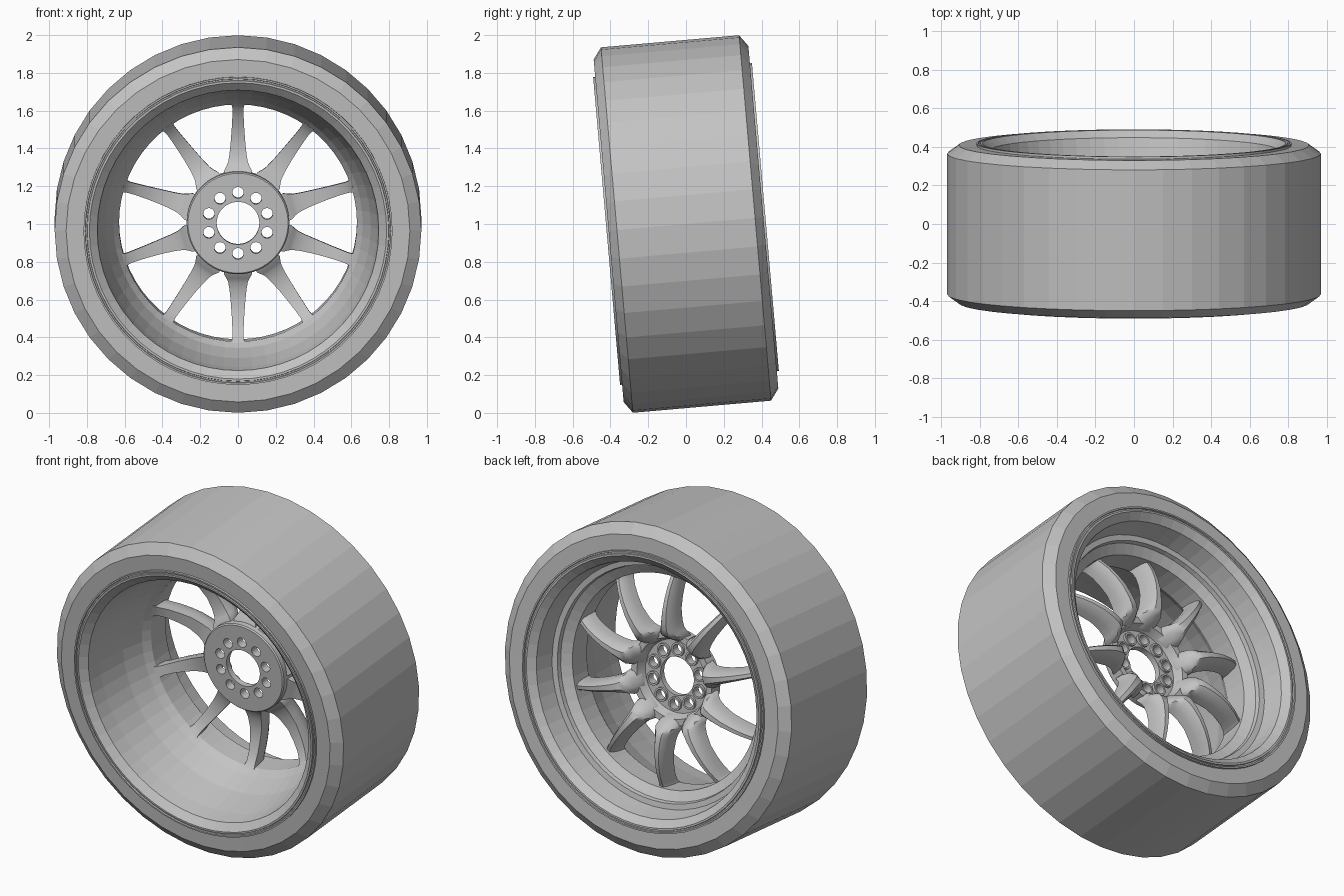
import bpy, bmesh, math
from mathutils import Matrix, Vector

old = bpy.data.objects.get("Cube")
if old:
    bpy.data.objects.remove(old, do_unlink=True)

SPOKES = 10
# Wheel axis is local +y, tilted five degrees about x and lifted to the ground
PLACE = Matrix.Translation((0, 0, 1)) @ Matrix.Rotation(math.radians(5), 4, 'X')

grey = bpy.data.materials.new("plain_grey")
grey.use_nodes = True
grey.diffuse_color = (0.55, 0.55, 0.55, 1)
grey.node_tree.nodes["Principled BSDF"].inputs["Base Color"].default_value = grey.diffuse_color


def finish(name, bm, smooth=None):
    bmesh.ops.recalc_face_normals(bm, faces=bm.faces)
    mesh = bpy.data.meshes.new(name)
    bm.to_mesh(mesh)
    bm.free()
    mesh.materials.append(grey)
    obj = bpy.data.objects.new(name, mesh)
    obj.matrix_world = PLACE
    bpy.context.collection.objects.link(obj)
    if smooth:
        bpy.ops.object.select_all(action='DESELECT')
        obj.select_set(True)
        bpy.context.view_layer.objects.active = obj
        bpy.ops.object.shade_smooth_by_angle(angle=math.radians(smooth))
    return obj


def skin(bm, rings, closed):
    """Join equal loops of vertices; close the strip or cap its ends."""
    n = len(rings[0])
    for i in range(len(rings) if closed else len(rings) - 1):
        a, b = rings[i], rings[(i + 1) % len(rings)]
        for j in range(n):
            k = (j + 1) % n
            bm.faces.new((a[j], a[k], b[k], b[j]))
    if not closed:
        bm.faces.new(rings[0])
        bm.faces.new(rings[-1])


def revolve(bm, profile, steps, centre=Vector()):
    """Turn a closed (radius, depth) profile around the wheel axis."""
    rings = []
    for i in range(steps):
        t = 2 * math.pi * i / steps
        rings.append([bm.verts.new(centre + Vector((r * math.sin(t), y, r * math.cos(t))))
                      for r, y in profile])
    skin(bm, rings, True)


def around(radius):
    for i in range(SPOKES):
        t = 2 * math.pi * i / SPOKES
        yield Vector((radius * math.sin(t), 0, radius * math.cos(t)))


# Tyre: flat tread, bevelled shoulders, flat sidewalls
half = [(0.971, 0.367), (0.91, 0.411), (0.80, 0.409)]
bm = bmesh.new()
revolve(bm, [(r, -y) for r, y in reversed(half)] + half, 40)
finish("tyre", bm)

# Rim: grooved lips, tapered front barrel, straight neck, stepped back barrel
lip = [(0.818, 0.400), (0.818, 0.422), (0.809, 0.422), (0.807, 0.414),
       (0.800, 0.414), (0.798, 0.421), (0.787, 0.421), (0.745, 0.385)]
front = [(r, -y) for r, y in lip]
inside = [(0.735, -0.29), (0.703, -0.11), (0.66, 0.015), (0.63, 0.06), (0.63, 0.20),
          (0.685, 0.235), (0.69, 0.26), (0.722, 0.265), (0.733, 0.32)]
bm = bmesh.new()
revolve(bm, front + inside + lip[::-1], 60)
finish("rim", bm)

# Hub plate with centre bore, pierced by a ring of bolt holes
bm = bmesh.new()
revolve(bm, [(0.113, 0.05), (0.265, 0.05), (0.272, 0.057), (0.272, 0.14),
             (0.235, 0.14), (0.215, 0.085), (0.113, 0.085)], 60)
hub = finish("hub", bm, 30)

bm = bmesh.new()
for p in around(0.162):
    at = Matrix.Translation(p + Vector((0, 0.07, 0))) @ Matrix.Rotation(math.pi / 2, 4, 'X')
    bmesh.ops.create_cone(bm, cap_ends=True, segments=20, radius1=0.03, radius2=0.03,
                          depth=0.2, matrix=at)
cutter = finish("bolt_hole_cutter", bm)
cut = hub.modifiers.new("bolt_holes", 'BOOLEAN')
cut.object = cutter
cut.solver = 'EXACT'
bpy.context.view_layer.objects.active = hub
bpy.ops.object.modifier_apply(modifier=cut.name)
bpy.data.objects.remove(cutter, do_unlink=True)

# Raised collars behind the bolt holes
bm = bmesh.new()
for p in around(0.162):
    revolve(bm, [(0.03, 0.08), (0.041, 0.08), (0.041, 0.10), (0.03, 0.10)], 20, p)
finish("bolt_collars", bm, 30)

# Spokes: arched backwards, with a sloping nose above the hub, rounded on the back
# stations: radius, front depth, back depth, half width
stations = [(0.22, 0.08, 0.12, 0.045), (0.25, 0.08, 0.18, 0.072), (0.275, 0.09, 0.22, 0.074),
            (0.30, 0.11, 0.238, 0.060), (0.32, 0.12, 0.244, 0.052), (0.36, 0.13, 0.25, 0.045),
            (0.43, 0.135, 0.25, 0.038), (0.50, 0.12, 0.237, 0.033), (0.56, 0.10, 0.217, 0.030),
            (0.605, 0.075, 0.195, 0.029), (0.622, 0.06, 0.185, 0.032), (0.636, 0.045, 0.18, 0.037)]
section = [(-1, 0), (1, 0), (0.95, 0.4), (0.72, 0.8), (0.35, 1),
           (-0.35, 1), (-0.72, 0.8), (-0.95, 0.4)]
bm = bmesh.new()
for i in range(SPOKES):
    turn = Matrix.Rotation(2 * math.pi * i / SPOKES, 4, 'Y')
    skin(bm, [[bm.verts.new(turn @ Vector((w * u, f + (b - f) * v, r))) for u, v in section]
              for r, f, b, w in stations], False)
finish("spokes", bm, 35)
